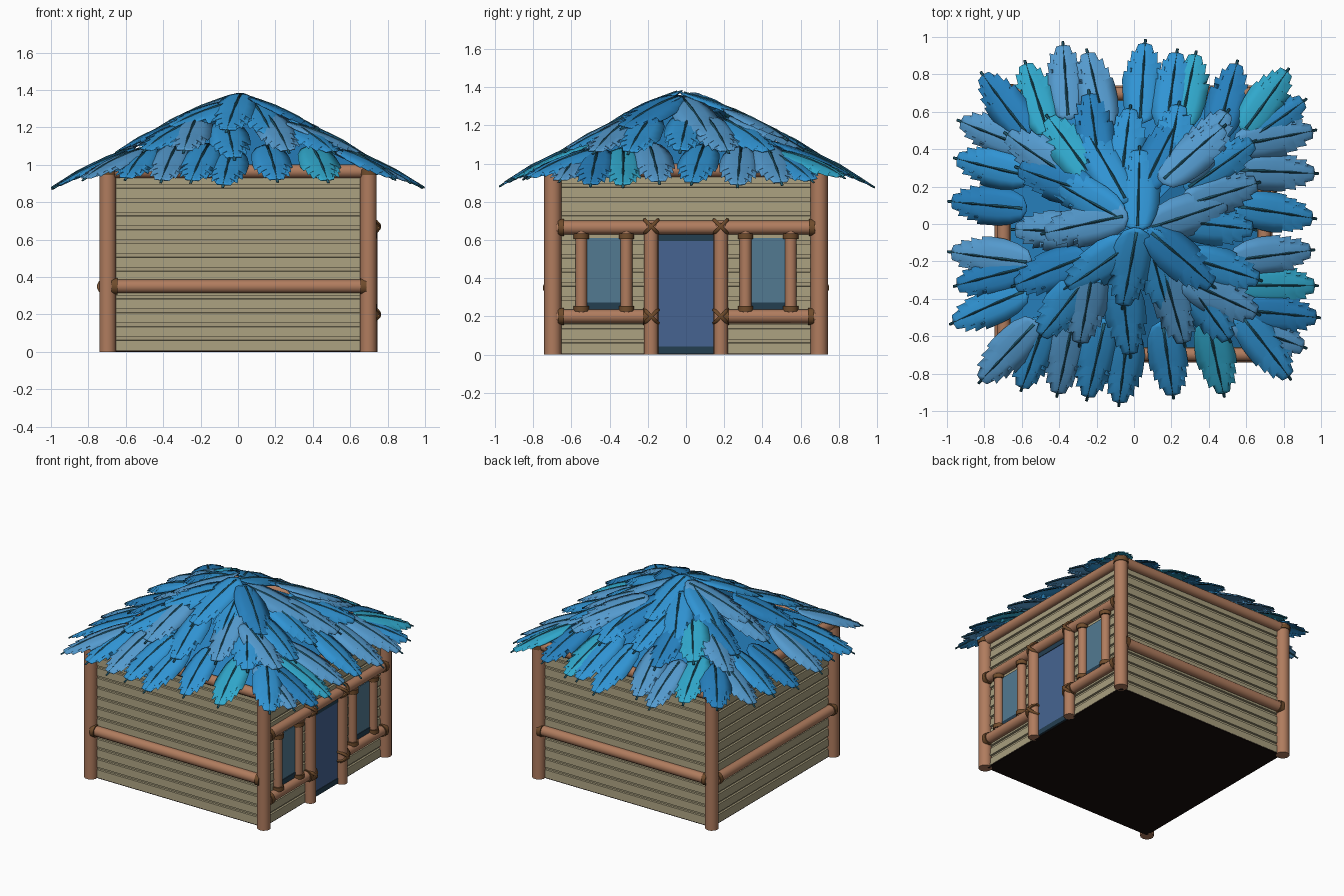
import bpy, bmesh, math, random
from mathutils import Vector, Matrix

if "Cube" in bpy.data.objects:
    bpy.data.objects.remove(bpy.data.objects["Cube"])

random.seed(4)


def material(name, r, g, b):
    m = bpy.data.materials.new(name)
    m.diffuse_color = [((c / 255 + 0.055) / 1.055) ** 2.4 for c in (r, g, b)] + [1]
    m.use_nodes = True
    m.node_tree.nodes["Principled BSDF"].inputs["Base Color"].default_value = m.diffuse_color
    return m


WOOD = material("wood", 176, 124, 94)
ROPE = material("rope", 112, 76, 44)
WALL = material("siding", 168, 158, 126)
DARK = material("floor", 22, 12, 10)
DOOR = material("door_blue", 70, 100, 145)
GLASS = material("window_blue", 82, 122, 145)
TRIM = material("dark_trim", 36, 62, 80)
BLUES = [material("feather_sky", 48, 148, 212), material("feather_steel", 84, 154, 206),
         material("feather_teal", 48, 168, 204), material("feather_deep", 38, 128, 190)]
RIB = material("feather_rib", 34, 92, 112)


def finish(name, bm, mats, smooth=None):
    mesh = bpy.data.meshes.new(name)
    bm.to_mesh(mesh)
    bm.free()
    ob = bpy.data.objects.new(name, mesh)
    bpy.context.collection.objects.link(ob)
    for m in mats:
        mesh.materials.append(m)
    if smooth:
        bpy.ops.object.select_all(action='DESELECT')
        ob.select_set(True)
        bpy.context.view_layer.objects.active = ob
        bpy.ops.object.shade_smooth_by_angle(angle=math.radians(smooth))
    return ob


def rod(name, a, b, r, mat=WOOD):
    a, b = Vector(a), Vector(b)
    rot = (b - a).to_track_quat('Z', 'Y').to_matrix().to_4x4()
    bm = bmesh.new()
    bmesh.ops.create_cone(bm, cap_ends=True, segments=14, radius1=r, radius2=r,
                          depth=(b - a).length, matrix=Matrix.Translation((a + b) / 2) @ rot)
    return finish(name, bm, [mat], 40)


def box(name, lo, hi, mat):
    lo, hi = Vector(lo), Vector(hi)
    bm = bmesh.new()
    bmesh.ops.create_cube(bm, size=1, matrix=Matrix.Translation((lo + hi) / 2)
                          @ Matrix.Diagonal((*(hi - lo), 1)))
    return finish(name, bm, [mat])


def lashed_beam(name, a, b, r):
    """Round beam with a rope wrap near each end."""
    a, b = Vector(a), Vector(b)
    d = (b - a).normalized()
    rod(name, a, b, r)
    for p in (a + d * 0.02, b - d * 0.02):
        rod(name + "_rope", p - d * 0.016, p + d * 0.016, r + 0.008, ROPE)


# Siding: square rings stacked as stepped boards
bm = bmesh.new()
rings, boards, pitch = [], 13, 0.074
for i in range(boards):
    z = 0.006 + i * pitch
    rings += [(0.692, z), (0.688, z + 0.054), (0.676, z + 0.056), (0.676, z + pitch)]
loops = [[bm.verts.new((sx * h, sy * h, z)) for sx, sy in ((-1, -1), (1, -1), (1, 1), (-1, 1))]
         for h, z in rings]
for lo, hi in zip(loops, loops[1:]):
    for k in range(4):
        bm.faces.new((lo[k], lo[(k + 1) % 4], hi[(k + 1) % 4], hi[k]))
bm.faces.new(loops[0][::-1])
bm.faces.new(loops[-1])
finish("plank_walls", bm, [WALL])
box("floor", (-0.69, -0.69, 0.0), (0.69, 0.69, 0.012), DARK)

# Corner posts, top beams and mid rails
P = 0.697
for sx in (-1, 1):
    for sy in (-1, 1):
        rod("corner_post", (sx * P, sy * P, 0), (sx * P, sy * P, 0.985), 0.045)
        rod("corner_rope", (sx * P, sy * P, 0.945), (sx * P, sy * P, 0.975), 0.051, ROPE)
for s in (-1, 1):
    rod("top_beam_x", (-P, s * P, 0.965), (P, s * P, 0.965), 0.036)
    rod("top_beam_y", (s * P, -P, 0.965), (s * P, P, 0.965), 0.036)
    lashed_beam("mid_rail", (-0.68, s * 0.705, 0.35), (0.69, s * 0.705, 0.35), 0.036)
lashed_beam("mid_rail_left", (-0.71, -0.68, 0.35), (-0.71, 0.68, 0.35), 0.036)


# Entrance side: door, windows, frame
def lashing(y, z):
    """Crossed rope rings where post and beam meet."""
    for a in (-45, 45):
        bpy.ops.mesh.primitive_torus_add(major_radius=0.047, minor_radius=0.011,
                                         major_segments=16, minor_segments=6,
                                         location=(0.708, y, z), rotation=(math.radians(a), 0, 0))
        ob = bpy.context.object
        ob.name = "cross_lashing"
        ob.data.materials.append(ROPE)
        bpy.ops.object.shade_smooth_by_angle(angle=math.radians(60))


X = 0.705
lashed_beam("lintel_beam", (X, -0.675, 0.665), (X, 0.68, 0.665), 0.036)
box("door", (0.66, -0.15, 0.04), (0.699, 0.15, 0.60), DOOR)
box("door_top_trim", (0.66, -0.15, 0.595), (0.703, 0.15, 0.635), TRIM)
box("door_sill", (0.66, -0.15, 0.004), (0.703, 0.15, 0.042), TRIM)
for s in (-1, 1):
    rod("door_post", (X + 0.005, s * 0.182, 0), (X + 0.005, s * 0.182, 0.69), 0.038)
    lashed_beam("sill_beam", (X, s * 0.675, 0.20), (X, s * 0.19, 0.20), 0.036)
    lashing(s * 0.182, 0.67)
    lashing(s * 0.182, 0.20)
    c = s * 0.43
    for y in (c - 0.118, c + 0.118):
        rod("window_post", (X, y, 0.22), (X, y, 0.645), 0.031)
        for z in (0.225, 0.605):
            rod("window_post_rope", (X, y, z), (X, y, z + 0.03), 0.040, ROPE)
    box("window_pane", (0.66, c - 0.11, 0.26), (0.698, c + 0.11, 0.61), GLASS)
    box("window_sill", (0.66, c - 0.11, 0.235), (0.703, c + 0.11, 0.272), TRIM)


# Roof surface that the feathers follow
def roof(x, y):
    return 1.355 - 0.5 * (abs(x) ** 8 + abs(y) ** 8) ** 0.125


bm = bmesh.new()
bmesh.ops.create_cone(bm, cap_ends=True, segments=4, radius1=0.66 * math.sqrt(2), radius2=0.01,
                      depth=0.33, matrix=Matrix.Translation((0, 0, 1.15))
                      @ Matrix.Rotation(math.pi / 4, 4, 'Z'))
finish("roof_core", bm, [BLUES[3]])

# Feather outline stations: position on rib, position on edge, half width
OUTLINE = [(0, 0, .15), (.08, .06, .6), (.2, .2, .86), (.35, .36, .98), (.5, .53, 1), (.58, .64, .96),
           (.60, .60, .84), (.70, .77, .86), (.72, .73, .70), (.82, .89, .66), (.85, .85, .52),
           (.92, .97, .36), (.97, .985, .06)]


def feather(bm, tip, lean, length, half, lift, colour):
    d = Vector((lean[0], lean[1])).normalized()
    base = Vector(tip) - d * length
    mid = Vector(tip) - d * length * 0.5
    a = Vector((*base, roof(*base) + lift))
    b = Vector((*tip, roof(*tip) + lift + 0.012))
    e = 0.03
    n = Vector((roof(mid.x - e, mid.y) - roof(mid.x + e, mid.y),
                roof(mid.x, mid.y - e) - roof(mid.x, mid.y + e), 2 * e))
    u = b - a
    side = n.cross(u).normalized()
    n = u.cross(side).normalized()

    def at(t, s, h=0.0):
        arch = 0.018 * (1 - (2 * t - 1) ** 2) - 0.026 * (s / half) ** 2
        return bm.verts.new(a + u * t + side * s + n * (arch + h))

    def skin(rows, idx):
        for r0, r1 in zip(rows, rows[1:]):
            for k in range(len(r0) - 1):
                bm.faces.new((r0[k], r1[k], r1[k + 1], r0[k + 1])).material_index = idx

    rows = []
    for tm, te, w in OUTLINE:
        row = []
        for s in (1, 0.5, 0, -0.5, -1):
            t = tm + (te - tm) * abs(s)
            wob = random.uniform(-0.035, 0.035) if abs(s) == 1 and tm > 0.3 else 0
            row.append(at(t, s * half * max(w + wob, 0.03)))
        rows.append(row)
    skin(rows, colour)
    ribs = [[at(t, w, -0.002), at(t, 0, w * 0.8), at(t, -w, -0.002)]
            for t, w in ((.05, .008), (.35, .007), (.7, .006), (1.04, .003))]
    skin(ribs, len(BLUES))


# Feather tips seen from above, one list per layer
LOWER = [(-.38, .96), (-.25, .92), (.06, .97), (.23, .92), (.33, .91), (.82, .82), (.91, .66),
         (.96, .5), (.97, .27), (.96, .03), (.97, -.33), (.98, -.5), (.91, -.66), (.83, -.82),
         (.48, -.91), (.21, -.92), (-.08, -.96), (-.25, -.93), (-.41, -.91), (-.82, -.84),
         (-.97, -.53), (-.98, -.15), (-.98, .12), (-.95, .35), (-.93, .55), (-.81, .80),
         (.55, .86), (.95, -.14), (-.6, -.88), (-.95, -.33), (-.58, .86)]
MIDDLE = [(-.46, .57), (-.24, .70), (-.02, .62), (.24, .64), (.5, .6), (.66, .22), (.64, -.03),
          (.67, -.3), (.51, -.62), (.27, -.64), (-.02, -.7), (-.29, -.64), (-.5, -.6),
          (-.64, -.33), (-.64, -.03), (-.62, .3), (.64, .44), (.66, -.48), (-.68, .48)]
UPPER = [(-.26, .5), (.03, .4), (.25, .58), (.48, .52), (.5, .12), (.42, -.33), (.18, -.46),
         (-.06, -.44), (-.36, -.34), (-.48, -.05), (-.44, .24)]
LAYERS = [("lower_feathers", LOWER, 2, .42, .105, .0), ("middle_feathers", MIDDLE, 1.4, .43, .108, .016),
          ("upper_feathers", UPPER, 1, .44, .112, .026)]
for name, tips, power, length, half, lift in LAYERS:
    bm = bmesh.new()
    for i, (x, y) in enumerate(tips):
        m = max(abs(x), abs(y))
        lean = Vector([math.copysign((abs(c) / m) ** power, c) for c in (x, y)])
        lean.rotate(Matrix.Rotation(random.uniform(-0.16, 0.16), 2))
        feather(bm, (x, y), lean, length * random.uniform(.95, 1.05), half,
                lift + 0.008 * (i % 2), random.choice((0, 0, 1, 1, 2, 3)))
    bmesh.ops.recalc_face_normals
    ob = finish(name, bm, BLUES + [RIB], 35)
    mod = ob.modifiers.new("thickness", 'SOLIDIFY')
    mod.thickness = 0.006
    mod.offset = -1
